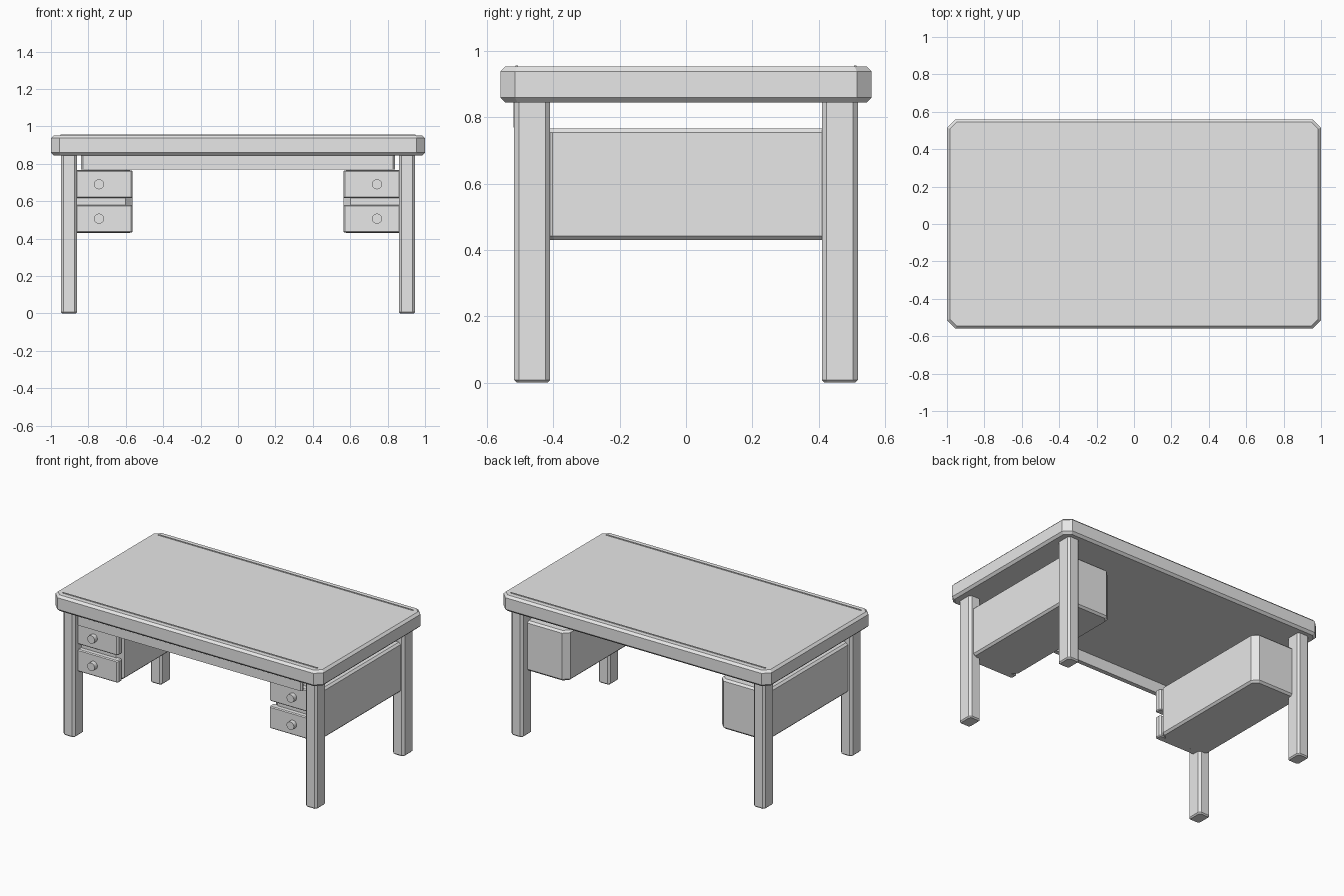
import bpy
import bmesh
from math import radians
from mathutils import Matrix, Vector

if "Cube" in bpy.data.objects:
    bpy.data.objects.remove(bpy.data.objects["Cube"], do_unlink=True)

grey = bpy.data.materials.new("light_grey")
grey.use_nodes = True
grey.diffuse_color = (0.8, 0.8, 0.8, 1)
grey.node_tree.nodes["Principled BSDF"].inputs["Base Color"].default_value = (0.8, 0.8, 0.8, 1)


def finish(name, bm):
    bmesh.ops.recalc_face_normals(bm, faces=bm.faces)
    mesh = bpy.data.meshes.new(name)
    bm.to_mesh(mesh)
    bm.free()
    mesh.materials.append(grey)
    obj = bpy.data.objects.new(name, mesh)
    bpy.context.collection.objects.link(obj)
    return obj


def block(name, x, y, z, corner=0.0, rim=0.0):
    """Box between (min, max) pairs, with cut upright corners and a cut top and bottom rim."""
    bm = bmesh.new()
    bmesh.ops.create_cube(bm, size=1)
    spans = (x, y, z)
    for v in bm.verts:
        v.co = Vector([(lo + hi) / 2 + c * (hi - lo) for c, (lo, hi) in zip(v.co, spans)])
    if corner:
        upright = [e for e in bm.edges if abs(e.verts[0].co.z - e.verts[1].co.z) > 0.01]
        bmesh.ops.bevel(bm, geom=upright, offset=corner, segments=1, affect='EDGES')
    if rim:
        flat = [e for e in bm.edges if abs(e.verts[0].co.z - e.verts[1].co.z) < 0.0001]
        bmesh.ops.bevel(bm, geom=flat, offset=rim, segments=1, affect='EDGES')
    return finish(name, bm)


def knob(name, x, z):
    bm = bmesh.new()
    bmesh.ops.create_cone(bm, cap_ends=True, segments=24, radius1=0.027, radius2=0.027, depth=0.04)
    turn = Matrix.Translation((x, -0.485, z)) @ Matrix.Rotation(radians(90), 4, 'X')
    bmesh.ops.transform(bm, matrix=turn, verts=bm.verts)
    obj = finish(name, bm)
    bpy.ops.object.select_all(action='DESELECT')
    obj.select_set(True)
    bpy.context.view_layer.objects.active = obj
    bpy.ops.object.shade_smooth_by_angle(angle=radians(35))


def span(side, lo, hi):
    return tuple(sorted((side * lo, side * hi)))


# Top slab, front apron
block("tabletop", (-1, 1), (-0.56, 0.56), (0.845, 0.953), 0.045, 0.015)
block("front_apron", (-0.84, 0.84), (-0.52, -0.49), (0.77, 0.85), 0.01)

# Thin raised strips along the long edges of the top
for end, s in (("front", -1), ("back", 1)):
    block(end + "_top_strip", (-0.95, 0.95), span(s, 0.506, 0.514), (0.948, 0.957))

for side, s in (("left", 1), ("right", -1)):
    # Legs
    for end, t in (("front", -1), ("back", 1)):
        block(f"{side}_{end}_leg", span(s, 0.86, 0.947), span(t, 0.41, 0.518),
              (0, 0.86), 0.014, 0.008)
    # Drawer cabinet hung between the legs
    block(side + "_cabinet", span(s, 0.565, 0.925), (-0.44, 0.46), (0.43, 0.767), 0.037, 0.013)
    # Drawer fronts with round knobs
    for level, z in (("lower", 0.507), ("upper", 0.691)):
        block(f"{side}_{level}_drawer", span(s, 0.563, 0.925), (-0.475, -0.425),
              (z - 0.074, z + 0.074), 0.01, 0.006)
        knob(f"{side}_{level}_knob", s * 0.743, z)
